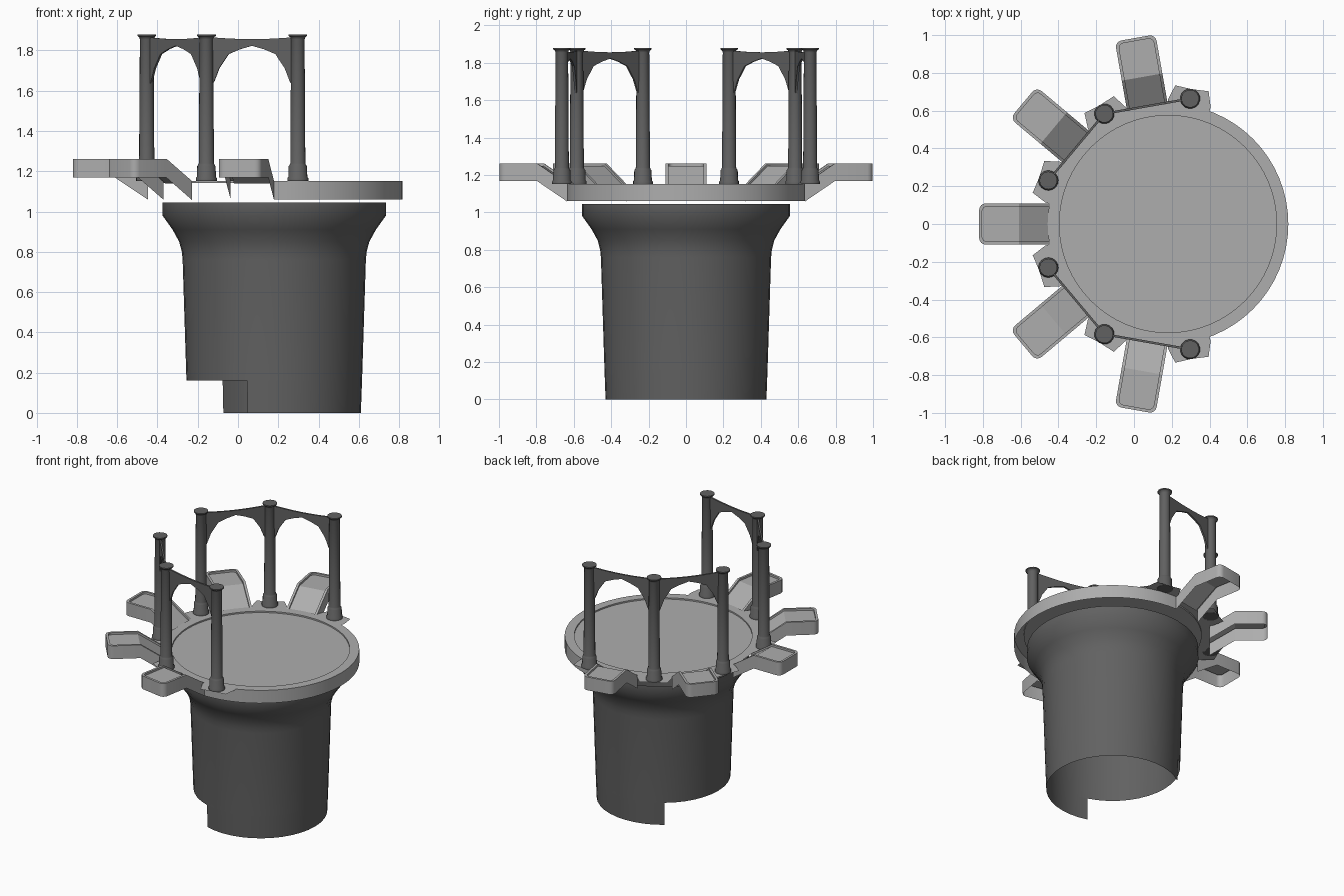
import bpy, bmesh, math
from math import sin, cos, radians

if "Cube" in bpy.data.objects:
    bpy.data.objects.remove(bpy.data.objects["Cube"])

CX = 0.18          # all round parts share this axis
R = 0.637          # platform radius
RP = 0.674         # pillar ring radius


def material(name, v):
    m = bpy.data.materials.new(name)
    m.diffuse_color = (v, v, v, 1)
    m.use_nodes = True
    m.node_tree.nodes["Principled BSDF"].inputs["Base Color"].default_value = m.diffuse_color
    return m


DARK = material("dark_stone", 0.12)
LIGHT = material("light_stone", 0.42)


def make(name, verts, faces, angle=0.0, mat=LIGHT, sharp=30):
    """Mesh object placed on the tower axis and turned about it."""
    me = bpy.data.meshes.new(name)
    me.from_pydata(verts, [], faces)
    me.materials.append(mat)
    bm = bmesh.new()
    bm.from_mesh(me)
    bmesh.ops.remove_doubles(bm, verts=bm.verts, dist=1e-5)
    bm.to_mesh(me)
    bm.free()
    ob = bpy.data.objects.new(name, me)
    bpy.context.collection.objects.link(ob)
    ob.location.x = CX
    ob.rotation_euler.z = radians(angle)
    bpy.ops.object.select_all(action='DESELECT')
    ob.select_set(True)
    bpy.context.view_layer.objects.active = ob
    bpy.ops.object.shade_smooth_by_angle(angle=radians(sharp))
    return ob


def lathe(name, profile, segs, a0=0.0, a1=360.0, angle=0.0, ox=0.0, mat=LIGHT, sharp=30):
    """Spin (radius, z) points from angle a0 to a1."""
    verts, faces = [], []
    for r, z in profile:
        for i in range(segs + 1):
            a = radians(a0 + (a1 - a0) * i / segs)
            verts.append((ox + r * cos(a), r * sin(a), z))
    n = segs + 1
    for k in range(len(profile) - 1):
        for i in range(segs):
            q = [k * n + i, k * n + i + 1, (k + 1) * n + i + 1, (k + 1) * n + i]
            if profile[k][0] == 0:
                q = [q[0], q[2], q[3]]
            elif profile[k + 1][0] == 0:
                q = q[:3]
            faces.append(q)
    return make(name, verts, faces, angle, mat, sharp)


# Flared tower shaft, open at the bottom, with a partial skirt below it
lathe("tower_shaft", [(0.436, 0.16), (0.455, 0.76), (0.459, 0.80), (0.472, 0.85),
                      (0.505, 0.91), (0.555, 0.98), (0.555, 1.045)], 40, mat=DARK, sharp=60)
lathe("tower_skirt", [(0.43, 0.0), (0.436, 0.16)], 26, -108, 126, mat=DARK)

# Round platform with shallow recessed floor, and the half rim on one side
lathe("platform_floor", [(R, 1.152), (0.575, 1.152), (0.575, 1.142), (0, 1.142)], 64)
lathe("platform_rim", [(R, 1.06), (R, 1.152)], 32, -90, 90)


def balcony(angle):
    """Raised tray joined to the platform by a slope; open underneath."""
    def outline(ins):
        w, end, c = 0.109 - ins, 1.0 - ins, 0.035 - ins * 0.6
        half = [(0.626, w), (0.79, w)]
        for i in range(5):
            a = radians(90 - 22.5 * i)
            half.append((end - c + c * cos(a), w - c + c * sin(a)))
        return half + [(x, -y) for x, y in reversed(half)]

    def top(x):
        return 1.152 + 0.11 * min(1.0, max(0.0, (x - 0.626) / 0.164))

    outer, inner = outline(0), outline(0.016)
    n = len(outer)
    verts = []
    for pts, dz in ((outer, -0.094), (outer, 0), (inner, 0), (inner, -0.014)):
        verts += [(x, y, top(x) + dz) for x, y in pts]
    faces = [(k * n + i + 1, k * n + i, (k + 1) * n + i, (k + 1) * n + i + 1)
             for k in range(3) for i in range(n - 1)]
    f = 3 * n
    faces += [(f + i, f + n - 1 - i, f + n - 2 - i, f + i + 1) for i in range(n // 2 - 1)]
    make("balcony", verts, faces, angle)


for a in (100, 140, 180, 220, 260):
    balcony(a)

# Pillars on thin ledges
PILLAR = [(0, 1.152), (0.053, 1.152), (0.053, 1.165), (0.048, 1.172), (0.046, 1.225),
          (0.041, 1.232), (0.038, 1.24), (0.034, 1.855), (0.038, 1.866), (0.047, 1.872),
          (0.047, 1.88), (0, 1.88)]
for a in (80, 120, 160, 200, 240, 280):
    lathe("pillar", PILLAR, 16, angle=a, ox=RP, mat=DARK, sharp=40)
    pad = [(0.615, -10.5), (0.66, -10), (0.735, -7), (0.725, 0),
           (0.735, 7), (0.66, 10), (0.615, 10.5)]
    make("pillar_ledge", [(r * cos(radians(t)), r * sin(radians(t)), 1.153)
                          for r, t in pad], [tuple(range(len(pad)))], a)

# Pointed arches spanning each pair of neighbouring pillars
ARCH = [(0.205, 1.62), (0.189, 1.65), (0.165, 1.712), (0.118, 1.782),
        (0.06, 1.806), (0.0, 1.823)]
HALF = RP * sin(radians(20))
MID = RP * cos(radians(20))


def arch(angle, t=0.006):
    low = ARCH + [(-u, z) for u, z in reversed(ARCH[:-1])]
    low = [(HALF, 1.60)] + low + [(-HALF, 1.60)]
    rows = [(MID + s, u, z) for s in (t, -t) for u, z in low]
    rows += [(MID + s, u, 1.856 + 0.012 * (u / HALF) ** 2) for s in (t, -t) for u, z in low]
    n = len(low)
    faces = []
    for i in range(n - 1):
        fl, bl, ft, bt = i, n + i, 2 * n + i, 3 * n + i
        faces += [(fl + 1, fl, ft, ft + 1), (bl, bl + 1, bt + 1, bt),
                  (ft + 1, ft, bt, bt + 1), (fl, fl + 1, bl + 1, bl)]
    ob = make("arch", rows, faces, angle, DARK)
    bm = bmesh.new()
    bm.from_mesh(ob.data)
    bmesh.ops.recalc_face_normals(bm, faces=bm.faces)
    bm.to_mesh(ob.data)
    bm.free()


for a in (100, 140, 220, 260):
    arch(a)
